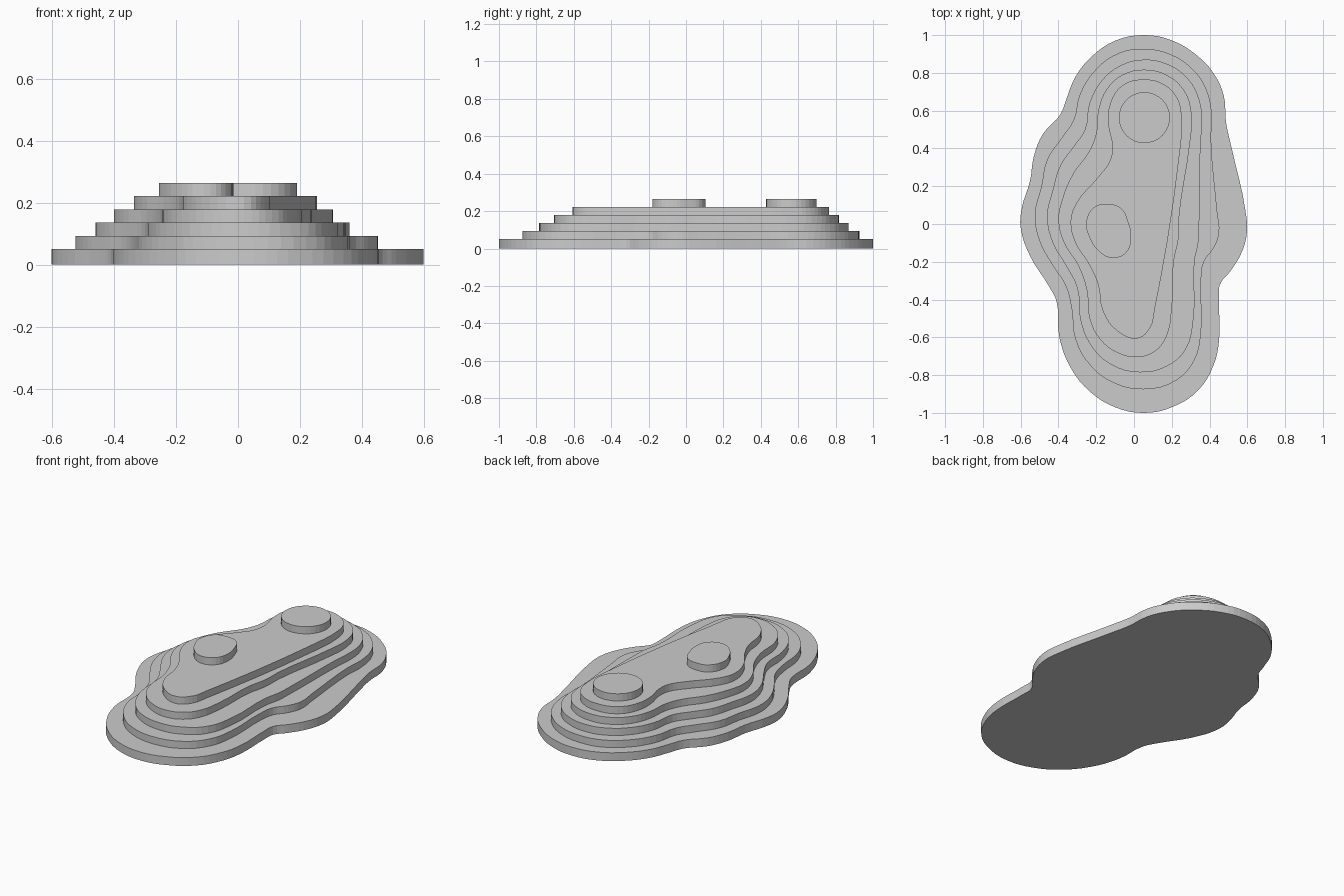
import bpy


def terrace(name, z0, z1, pts):
    """Flat slab whose outline is a smooth closed curve through pts."""
    cu = bpy.data.curves.new(name, 'CURVE')
    cu.dimensions = '2D'
    cu.fill_mode = 'BOTH'
    cu.resolution_u = 4
    cu.extrude = (z1 - z0) / 2
    sp = cu.splines.new('BEZIER')
    sp.bezier_points.add(len(pts) - 1)
    for bp, (x, y) in zip(sp.bezier_points, pts):
        bp.co = (x, y, 0)
        bp.handle_left_type = bp.handle_right_type = 'AUTO'
    sp.use_cyclic_u = True
    ob = bpy.data.objects.new(name, cu)
    bpy.context.collection.objects.link(ob)
    ob.location.z = (z0 + z1) / 2
    bpy.ops.object.select_all(action='DESELECT')
    ob.select_set(True)
    bpy.context.view_layer.objects.active = ob
    bpy.ops.object.convert(target='MESH')
    bpy.ops.object.shade_flat()


Z = [0, .05, .093, .136, .178, .221, .264]

# Stacked contour layers, outlines clockwise from the back
terrace("base_terrace", Z[0], Z[1], [
    (.05, 1), (.2, .972), (.33, .895), (.42, .8), (.475, .68), (.487, .54),
    (.515, .41), (.59, .07), (.598, -.04), (.57, -.15), (.51, -.25), (.455, -.32),
    (.45, -.4), (.45, -.62), (.42, -.75), (.34, -.88), (.2, -.97), (.05, -1),
    (-.1, -.97), (-.23, -.89), (-.33, -.77), (-.395, -.6), (-.41, -.41),
    (-.45, -.33), (-.55, -.17), (-.6, -.02), (-.595, .08), (-.55, .23),
    (-.53, .36), (-.48, .48), (-.39, .58), (-.355, .67), (-.31, .78),
    (-.22, .89), (-.1, .97)])
terrace("second_terrace", Z[1], Z[2], [
    (.05, .927), (.19, .9), (.31, .82), (.38, .72), (.412, .58), (.408, .45),
    (.44, .07), (.45, -.05), (.42, -.13), (.37, -.2), (.355, -.3), (.355, -.57),
    (.32, -.72), (.22, -.83), (.05, -.875), (-.11, -.84), (-.23, -.75),
    (-.31, -.61), (-.33, -.45), (-.36, -.33), (-.43, -.22), (-.5, -.09),
    (-.525, .05), (-.49, .2), (-.46, .34), (-.38, .46), (-.32, .55),
    (-.285, .69), (-.2, .82), (-.08, .905)])
terrace("third_terrace", Z[2], Z[3], [
    (.05, .87), (.18, .845), (.285, .77), (.345, .66), (.36, .55), (.352, .42),
    (.345, .0), (.34, -.1), (.32, -.2), (.315, -.5), (.27, -.67), (.17, -.755),
    (.03, -.785), (-.12, -.745), (-.23, -.64), (-.285, -.5), (-.3, -.34),
    (-.36, -.22), (-.43, -.1), (-.46, .04), (-.43, .18), (-.39, .31),
    (-.32, .41), (-.26, .5), (-.235, .64), (-.17, .76), (-.07, .84)])
terrace("fourth_terrace", Z[3], Z[4], [
    (.055, .817), (.18, .785), (.27, .7), (.305, .58), (.295, .42), (.24, .05),
    (.235, -.08), (.21, -.2), (.2, -.45), (.17, -.6), (.11, -.675), (.02, -.705),
    (-.08, -.685), (-.18, -.61), (-.235, -.5), (-.25, -.35), (-.295, -.22),
    (-.37, -.1), (-.4, .02), (-.38, .13), (-.32, .27), (-.24, .38),
    (-.2, .48), (-.187, .61), (-.14, .72), (-.06, .79)])
terrace("fifth_terrace", Z[4], Z[5], [
    (.055, .765), (.16, .738), (.23, .665), (.252, .57), (.24, .36), (.11, -.45),
    (.085, -.55), (.02, -.605), (-.09, -.565), (-.165, -.46), (-.19, -.32),
    (-.24, -.21), (-.31, -.1), (-.335, .02), (-.305, .11), (-.18, .26),
    (-.125, .34), (-.115, .42), (-.135, .52), (-.125, .64), (-.06, .735)])

# Two summits
terrace("middle_summit", Z[5], Z[6], [
    (-.14, .105), (-.07, .085), (-.03, .01), (-.015, -.07), (-.04, -.15),
    (-.11, -.18), (-.18, -.15), (-.24, -.06), (-.253, .01), (-.21, .09)])
bpy.ops.mesh.primitive_cylinder_add(
    vertices=32, radius=.135, depth=Z[6] - Z[5],
    location=(.055, .563, (Z[5] + Z[6]) / 2))
bpy.context.object.name = "back_summit"
